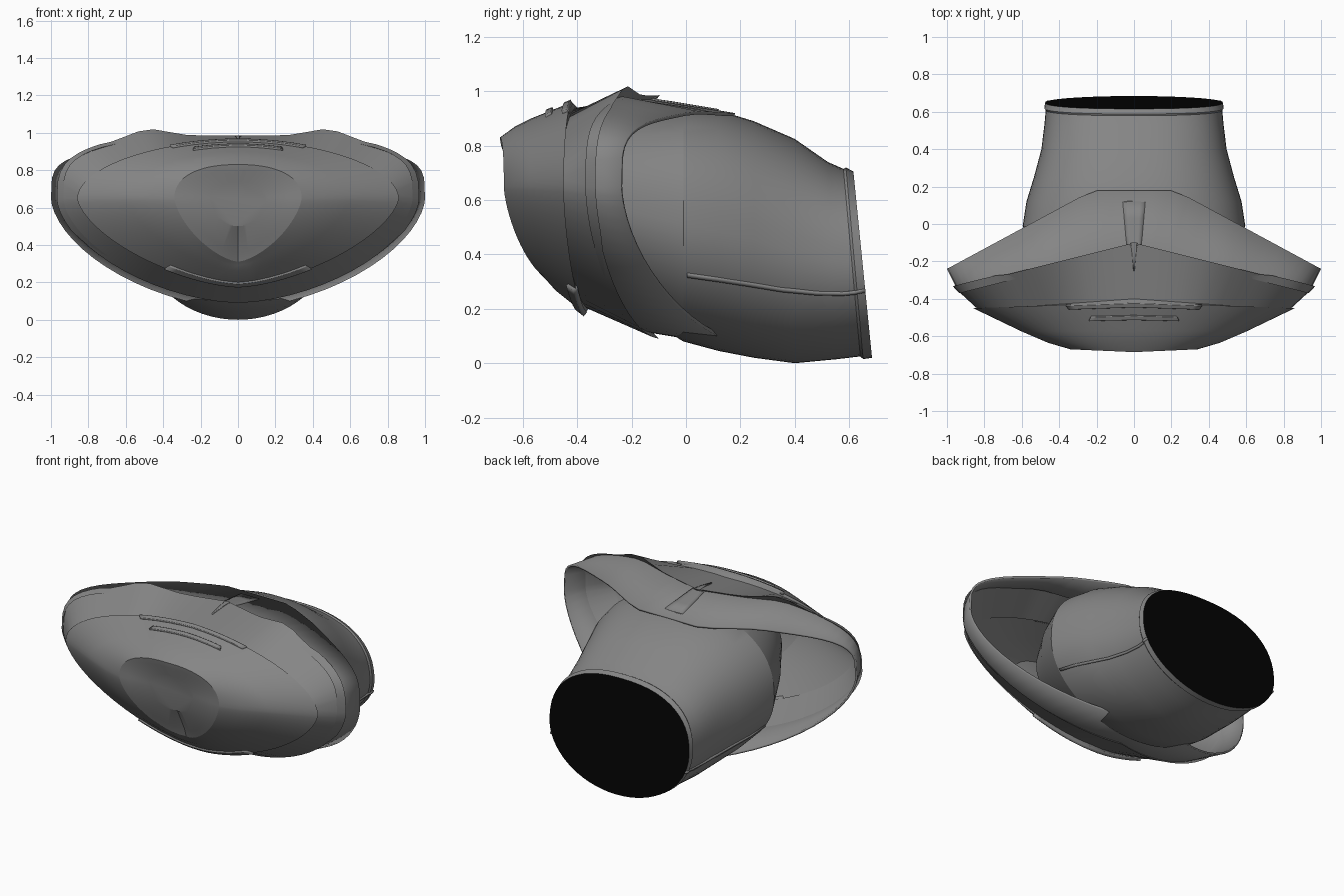
import bpy, bmesh, math
from mathutils import Vector

old = bpy.data.objects.get("Cube")
if old:
    bpy.data.objects.remove(old, do_unlink=True)


def material(name, value):
    mat = bpy.data.materials.new(name)
    colour = (value, value, value, 1)
    mat.diffuse_color = colour
    mat.use_nodes = True
    bsdf = mat.node_tree.nodes["Principled BSDF"]
    bsdf.inputs["Base Color"].default_value = colour
    bsdf.inputs["Roughness"].default_value = 0.7
    return mat


GREY = material("mid grey", 0.235)
BLACK = material("black", 0.001)
SIDES = 64
CREASE_Z = 0.65
REAR_LIMIT = 0.18


def arc(cosine, power):
    """Height of a unit superellipse above a given horizontal position."""
    return max(0, 1 - abs(cosine) ** power) ** (1 / power)


# Cowl rings from the rear rim to the front dish:
# half width, side y, top z, top y, bottom z, bottom y, top power, bottom power, shoulder bump
COWL = [
    (1.00, -0.24, 0.92, 0.30, 0.06, 0.25, 4.2, 1.7, 0.01),
    (0.94, -0.36, 0.97, -0.12, 0.11, -0.12, 3.4, 1.7, 0.02),
    (0.96, -0.34, 0.985, -0.10, 0.09, -0.10, 3.2, 1.7, 0.045),
    (0.83, -0.46, 0.94, -0.40, 0.20, -0.36, 2.0, 1.6, 0),
    (0.86, -0.45, 0.96, -0.42, 0.18, -0.37, 1.9, 1.55, 0),
    (0.60, -0.575, 0.90, -0.57, 0.26, -0.47, 1.9, 1.5, 0),
    (0.46, -0.635, 0.87, -0.63, 0.29, -0.49, 2.0, 1.5, 0),
    (0.34, -0.67, 0.83, -0.685, 0.31, -0.505, 2.3, 1.5, 0),
    (0.28, -0.665, 0.80, -0.68, 0.36, -0.52, 2.3, 1.6, 0),
    (0.15, -0.65, 0.74, -0.66, 0.50, -0.59, 2.0, 2.0, 0),
]


def cowl_ring(row, angle):
    w, ys, zt, yt, zb, yb, pt, pb, bump = row
    c = math.cos(angle)
    upper = math.sin(angle) >= 0
    yc, zc, p = (yt, zt, pt) if upper else (yb, zb, pb)
    x = w * c
    y = min(ys + (yc - ys) * (1 - abs(c)), REAR_LIMIT)
    z = CREASE_Z + (zc - CREASE_Z) * arc(c, p)
    if upper:
        z += bump * math.exp(-((abs(x) - 0.48) / 0.14) ** 2)
    return Vector((x, y, z))


# Body rings from the hidden front to the rear mouth: y, tilt, half width, bottom z, top z
BODY = [
    (-0.42, 0, 0.36, 0.36, 0.84),
    (-0.22, 0, 0.49, 0.21, 0.91),
    (-0.01, 0, 0.595, 0.08, 0.94),
    (0.12, 0, 0.575, 0.045, 0.93),
    (0.25, 0, 0.535, 0.02, 0.89),
    (0.40, 0, 0.495, 0.00, 0.825),
    (0.54, 0.05, 0.478, 0.015, 0.74),
    (0.61, 0.09, 0.472, 0.025, 0.715),
    (0.62, 0.09, 0.48, 0.015, 0.72),
    (0.65, 0.10, 0.475, 0.02, 0.705),
]


def body_ring(row, angle):
    y, tilt, w, zb, zt = row
    c, mid, half = math.cos(angle), (zb + zt) / 2, (zt - zb) / 2
    rise = half * (arc(c, 2.4) if math.sin(angle) >= 0 else -arc(c, 2.0))
    return Vector((w * c, y - tilt * rise, mid + rise))


def on_surface(rows, ring, k, degrees):
    """Point between two rings, at a fractional ring number."""
    i = min(int(k), len(rows) - 2)
    a = math.radians(degrees)
    return ring(rows[i], a).lerp(ring(rows[i + 1], a), k - i)


def finish(name, bm, mats, thickness=0, offset=-1):
    bmesh.ops.recalc_face_normals(bm, faces=bm.faces[:])
    mesh = bpy.data.meshes.new(name)
    bm.to_mesh(mesh)
    bm.free()
    obj = bpy.data.objects.new(name, mesh)
    bpy.context.collection.objects.link(obj)
    for mat in mats:
        mesh.materials.append(mat)
    if thickness:
        mod = obj.modifiers.new("thickness", 'SOLIDIFY')
        mod.thickness = thickness
        mod.offset = offset
    bpy.ops.object.select_all(action='DESELECT')
    obj.select_set(True)
    bpy.context.view_layer.objects.active = obj
    bpy.ops.object.shade_smooth_by_angle(angle=math.radians(20))
    return obj


def loft(rows, ring):
    """Join closed rings into a tube; returns the mesh and its vertex loops."""
    bm = bmesh.new()
    loops = [[bm.verts.new(ring(row, math.tau * j / SIDES)) for j in range(SIDES)]
             for row in rows]
    for a, b in zip(loops, loops[1:]):
        for j in range(SIDES):
            n = (j + 1) % SIDES
            bm.faces.new((a[j], a[n], b[n], b[j]))
    return bm, loops


def patch(name, rows, ring, start, end, thickness=0.03, steps=16):
    """Slab hugging a surface; start and end are (ring number, from angle, to angle)."""
    bm = bmesh.new()
    grid = []
    for u in range(9):
        k, lo, hi = [s + (e - s) * u / 8 for s, e in zip(start, end)]
        grid.append([bm.verts.new(on_surface(rows, ring, k, lo + (hi - lo) * v / steps))
                     for v in range(steps + 1)])
    for a, b in zip(grid, grid[1:]):
        for v in range(steps):
            bm.faces.new((a[v], a[v + 1], b[v + 1], b[v]))
    return finish(name, bm, [GREY], thickness, 0)


# Flared cowl with stepped bands and a shallow dish at the front
bm, loops = loft(COWL, cowl_ring)
bm.faces.new(loops[-1])
finish("cowl_shell", bm, [GREY], 0.012)

# Tapering body with a dark, tilted rear mouth
bm, loops = loft(BODY, body_ring)
bm.faces.new(loops[0])
mouth = bm.faces.new(loops[-1])
mouth.material_index = 1
finish("rear_body", bm, [GREY, BLACK])

# Strips over the brow and the chin
patch("brow_strip", COWL, cowl_ring, (4.0, 65, 115), (4.15, 65, 115), 0.02)
patch("intake_lip", COWL, cowl_ring, (4.45, 72, 108), (4.6, 70, 110), 0.02)
patch("chin_strip", COWL, cowl_ring, (4.0, 243, 297), (4.25, 243, 297), 0.02)

# Narrow ridge on top, tapering forward
patch("top_ridge", COWL, cowl_ring, (0.2, 86.5, 93.5), (2.5, 89.8, 90.2), 0.01, 4)

# Seam along each side of the body
for side, k_angles in (("left", (-26, -24, -17, -15)), ("right", (204, 206, 195, 197))):
    a, b, c, d = k_angles
    patch(side + "_body_seam", BODY, body_ring, (2.1, a, b), (9, c, d), 0.015, 2)
